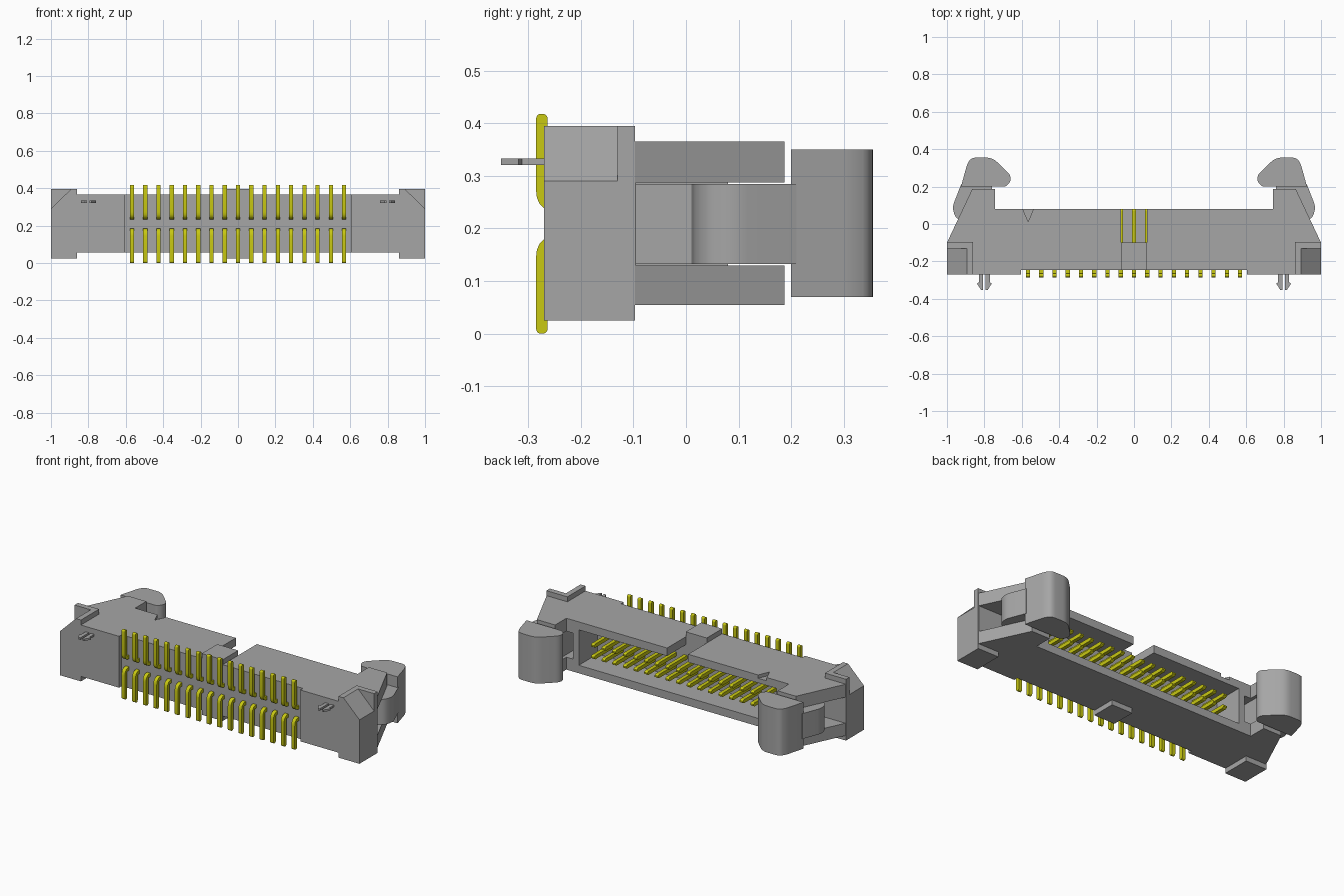
import bpy, bmesh, math

cube = bpy.data.objects.get("Cube")
if cube:
    bpy.data.objects.remove(cube, do_unlink=True)


def material(name, rgb):
    m = bpy.data.materials.new(name)
    m.use_nodes = True
    m.diffuse_color = (*rgb, 1)
    bsdf = next(n for n in m.node_tree.nodes if n.type == 'BSDF_PRINCIPLED')
    bsdf.inputs["Base Color"].default_value = (*rgb, 1)
    return m


GREY = material("housing grey", (0.38, 0.38, 0.38))
GOLD = material("contact yellow", (0.58, 0.58, 0.006))


def prism(name, pts, axis, lo, hi, mat=GREY, smooth=False):
    """Extrude a 2D outline along x (y,z), y (x,z) or z (x,y)."""
    place = {'x': lambda a, b, t: (t, a, b),
             'y': lambda a, b, t: (a, t, b),
             'z': lambda a, b, t: (a, b, t)}[axis]
    bm = bmesh.new()
    ends = [[bm.verts.new(place(a, b, t)) for a, b in pts] for t in (lo, hi)]
    n = len(pts)
    for i in range(n):
        j = (i + 1) % n
        bm.faces.new((ends[0][i], ends[0][j], ends[1][j], ends[1][i]))
    bm.faces.new(ends[0])
    bm.faces.new(ends[1])
    bmesh.ops.recalc_face_normals(bm, faces=bm.faces)
    me = bpy.data.meshes.new(name)
    bm.to_mesh(me)
    bm.free()
    me.materials.append(mat)
    ob = bpy.data.objects.new(name, me)
    bpy.context.collection.objects.link(ob)
    if smooth:
        activate(ob)
        bpy.ops.object.shade_smooth_by_angle(angle=math.radians(32))
    return ob


def activate(ob):
    bpy.ops.object.select_all(action='DESELECT')
    ob.select_set(True)
    bpy.context.view_layer.objects.active = ob


def box(name, x0, x1, y0, y1, z0, z1):
    return prism(name, [(x0, y0), (x1, y0), (x1, y1), (x0, y1)], 'z', z0, z1)


def cut(ob, cutter):
    mod = ob.modifiers.new("cut", 'BOOLEAN')
    mod.operation, mod.solver, mod.object = 'DIFFERENCE', 'EXACT', cutter
    activate(ob)
    bpy.ops.object.modifier_apply(modifier=mod.name)
    bpy.data.objects.remove(cutter, do_unlink=True)


def flip(pts, s):
    return [(s * a, b) for a, b in pts]


def rounded(pts, radii, steps=5):
    """Round chosen corners of an outline with quadratic arcs."""
    out = []
    for i, p in enumerate(pts):
        r = radii.get(i, 0)
        if not r:
            out.append(p)
            continue
        ends = []
        for q in (pts[i - 1], pts[(i + 1) % len(pts)]):
            d = math.dist(p, q)
            k = min(r / d, 0.49)
            ends.append((p[0] + (q[0] - p[0]) * k, p[1] + (q[1] - p[1]) * k))
        a, b = ends
        for k in range(steps + 1):
            t = k / steps
            out.append(tuple((1 - t) ** 2 * a[c] + 2 * t * (1 - t) * p[c] + t * t * b[c]
                             for c in (0, 1)))
    return out


# Housing shroud with ears at both ends
half = [(0.605, -0.245), (0.605, -0.27), (0.87, -0.27), (0.87, -0.1), (1.0, -0.1),
        (0.865, 0.187), (0.743, 0.187), (0.743, 0.08)]
housing = prism("housing", half + flip(half, -1)[::-1], 'z', 0.055, 0.365)

# Mating cavity, key slot, first-contact mark and latch slots
cut(housing, box("cavity_cutter", -0.66, 0.66, -0.098, 0.3, 0.103, 0.317))
cut(housing, box("key_slot_cutter", -0.07, 0.07, -0.098, 0.3, 0.2, 0.5))
cut(housing, prism("mark_cutter", [(-0.603, 0.1), (-0.529, 0.1), (-0.566, 0.013)], 'z', 0.345, 0.5))
for s in (1, -1):
    cut(housing, box("latch_slot_cutter", *sorted((s * 0.70, s * 1.1)), -0.095, 0.3, 0.13, 0.287))

# Key rib, standing proud above and below
box("key_rib_top", -0.07, 0.07, -0.245, -0.098, 0.36, 0.395)
box("key_rib_bottom", -0.07, 0.07, -0.245, -0.098, 0.025, 0.06)

arm = [(0.76, -0.095), (0.82, -0.095), (0.82, 0.01), (0.92, 0.015), (0.955, 0.035),
       (0.972, 0.09), (0.925, 0.21), (0.76, 0.21)]
head = [(0.925, 0.2), (0.685, 0.2), (0.66, 0.225), (0.66, 0.262), (0.757, 0.355),
        (0.87, 0.355), (0.892, 0.32)]
prong = [(0.807, -0.26), (0.807, -0.352), (0.818, -0.352), (0.840, -0.318),
         (0.829, -0.312), (0.829, -0.26)]

for s, side in ((1, "left"), (-1, "right")):
    # Corner block with a chamfered upper corner at the front
    prism("corner_block_front_" + side,
          flip([(0.86, 0.025), (1, 0.025), (1, 0.29), (0.893, 0.395), (0.86, 0.395)], s),
          'y', -0.27, -0.13)
    box("corner_block_back_" + side, *sorted((s * 0.86, s * 1.0)), -0.13, -0.097, 0.025, 0.395)

    # Latch lever: narrow arm in the slot, wide hooked head behind it
    prism("latch_arm_" + side, flip(rounded(arm, {3: 0.02, 4: 0.02, 5: 0.03}), s),
          'z', 0.132, 0.285, smooth=True)
    prism("latch_head_" + side,
          flip(rounded(head, {1: 0.012, 2: 0.02, 3: 0.025, 4: 0.035, 5: 0.03, 6: 0.02}), s),
          'z', 0.07, 0.35, smooth=True)

    # Pair of barbed board-lock prongs
    for m, part in ((1, "outer"), (-1, "inner")):
        pts = [(s * (0.80 + m * (a - 0.80)), b) for a, b in prong]
        prism("lock_prong_%s_%s" % (part, side), pts, 'z', 0.321, 0.333)

# Two rows of bent contacts
H = 0.011
for row, z, s in (("upper", 0.244, 1), ("lower", 0.174, -1)):
    profile = [(0.08, -H * 0.4), (0.07, -H), (-0.285, -H), (-0.285, 0.174),
               (-0.263, 0.174), (-0.263, H), (0.07, H), (0.08, H * 0.4)]
    profile = rounded(profile, {2: 0.04, 3: 0.011, 4: 0.011})
    profile = [(y, z + s * dz) for y, dz in profile]
    first = prism("contact_%s_1" % row, profile, 'x', -H, H, GOLD, smooth=True)
    first.location.x = -0.567
    for i in range(1, 17):
        pin = bpy.data.objects.new("contact_%s_%d" % (row, i + 1), first.data)
        pin.location.x = -0.567 + i * 0.0709
        bpy.context.collection.objects.link(pin)
